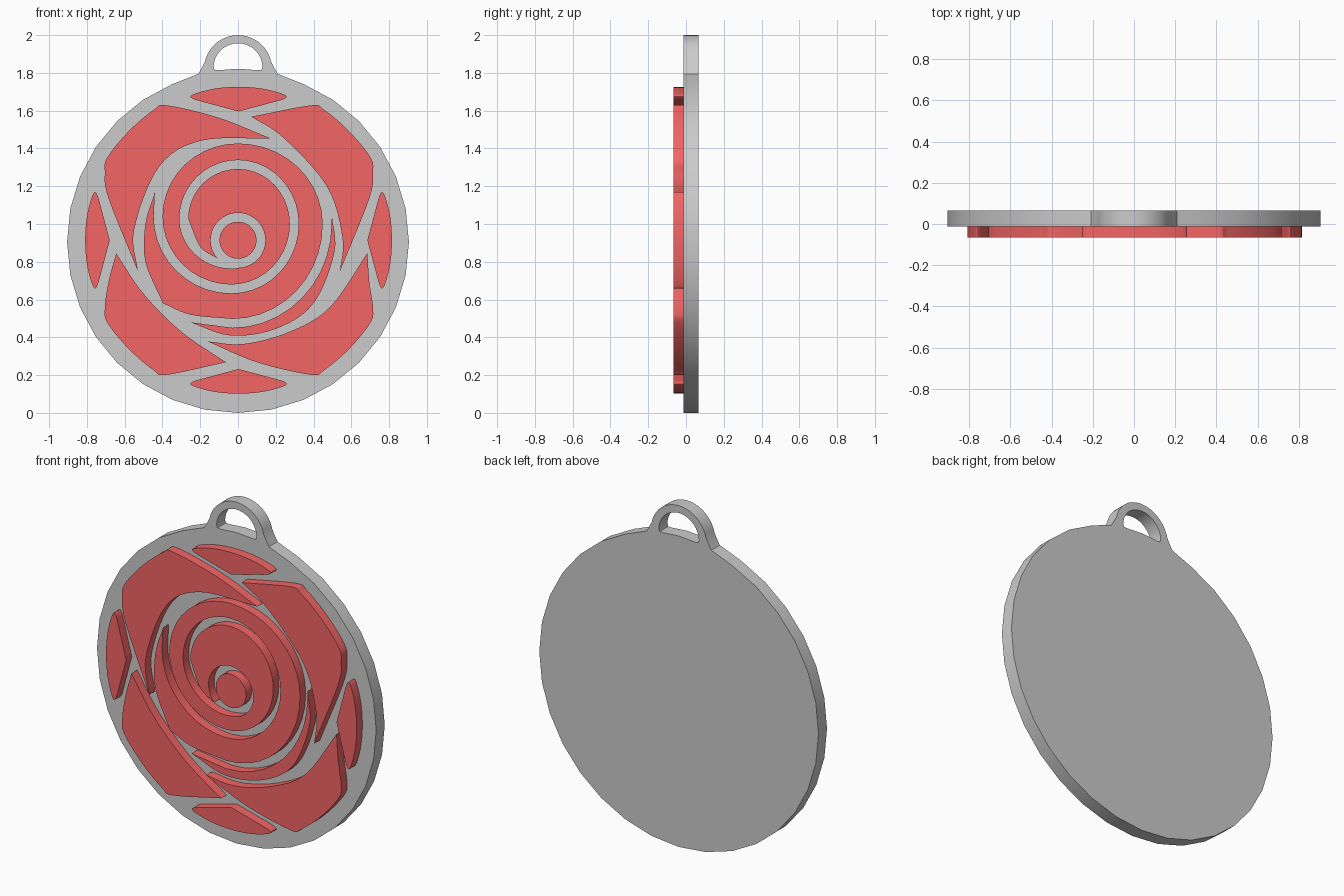
import bpy
from math import sin, cos, radians, pi
from mathutils import Vector, Matrix

if "Cube" in bpy.data.objects:
    bpy.data.objects.remove(bpy.data.objects["Cube"])

FRONT, MID, BACK = -0.066, -0.013, 0.066
CZ = 0.914          # height of the rose centre
HALF = 0.0235       # half the width of the spiral groove
red = bpy.data.materials.new("petal_red")
red.diffuse_color = (0.9, 0.13, 0.13, 1)
red.use_nodes = True
red.node_tree.nodes["Principled BSDF"].inputs["Base Color"].default_value = red.diffuse_color


def smooth(pts, n=6):
    """Catmull-Rom curve through the points, last point left out."""
    p = [Vector(q) for q in pts]
    p = [2 * p[0] - p[1]] + p + [2 * p[-1] - p[-2]]
    out = []
    for a, b, c, d in zip(p, p[1:], p[2:], p[3:]):
        for k in range(n):
            t = k / n
            out.append(0.5 * (2 * b + (c - a) * t + (2 * a - 5 * b + 4 * c - d) * t * t
                              + (3 * b - a - 3 * c + d) * t ** 3))
    return out


def outline(sides):
    """Closed outline from smooth sides; each side starts at a sharp corner."""
    out = []
    for i, s in enumerate(sides):
        out += smooth(s + [sides[(i + 1) % len(sides)][0]])
    return out


def swirl(pts, vertical=True, n=10):
    """Quarter ellipses joining left/right and top/bottom extreme points."""
    out = []
    for a, b in zip(pts, pts[1:]):
        for k in range(n):
            s, c = sin(k / n * pi / 2), cos(k / n * pi / 2)
            if vertical:
                out.append((b[0] + (a[0] - b[0]) * c, a[1] + (b[1] - a[1]) * s))
            else:
                out.append((a[0] + (b[0] - a[0]) * s, b[1] + (a[1] - b[1]) * c))
        vertical = not vertical
    return out + [pts[-1]]


def arc(cz, r, a0, a1, n):
    angles = [radians(a0 + (a1 - a0) * k / n) for k in range(n + 1)]
    return [(r * cos(a), cz + r * sin(a)) for a in angles]


def mirror(pts):
    return [(-x, z) for x, z in reversed(pts)]


def slab(name, loops, y0, y1, mat=None):
    """Filled x-z outline (further loops are holes) extruded from y0 to y1."""
    cu = bpy.data.curves.new(name, 'CURVE')
    cu.dimensions, cu.fill_mode = '2D', 'BOTH'
    cu.extrude = (y1 - y0) / 2
    for pts in loops:
        sp = cu.splines.new('POLY')
        sp.points.add(len(pts) - 1)
        for q, p in zip(sp.points, pts):
            q.co = (p[0], p[1], 0, 1)
        sp.use_cyclic_u = True
    ob = bpy.data.objects.new(name, cu)
    bpy.context.collection.objects.link(ob)
    ob.location.y = (y0 + y1) / 2
    ob.rotation_euler.x = pi / 2
    bpy.ops.object.select_all(action='DESELECT')
    ob.select_set(True)
    bpy.context.view_layer.objects.active = ob
    bpy.ops.object.convert(target='MESH')
    ob = bpy.context.object
    bpy.ops.object.transform_apply(location=True, rotation=True, scale=True)
    bpy.ops.object.shade_smooth_by_angle(angle=radians(30))
    if mat:
        ob.data.materials.clear()
        ob.data.materials.append(mat)


# Backing plate: 32-sided disc with a flared hanging loop
flare = [(0.26, 1.775), (0.21, 1.795), (0.193, 1.825)]
plate = arc(0.905, 0.905, 112.5, 427.5, 28) + flare + arc(1.82, 0.18, 12, 168, 20) + mirror(flare)
lip = [(0.105, 1.814), (0.124, 1.815)]
hole = arc(1.827, 0.13, 2, 178, 18) + mirror(lip) + [(0, 1.822)] + lip
slab("backing_plate", [plate, hole], MID, BACK)

# Rose centre
slab("rose_centre", [arc(CZ, 0.098, 0, 350, 35)], FRONT, MID, red)

# Spiral groove: left, top, right, bottom extremes of its middle line
groove = [(-.287, 1.028), (0, 1.315), (.298, 1.0), (-.035, .656),
          (-.423, 1.04), (0, 1.45), (.472, 1.0), (-.03, .474)]
out_dirs = [Vector(d) * HALF for d in ((-1, 0), (0, 1), (1, 0), (0, -1))] * 2
inside = [Vector(g) - d for g, d in zip(groove, out_dirs)]
outside = [Vector(g) + d for g, d in zip(groove, out_dirs)]

# Long spiral petal between the turns of the groove
tip, horn = (-.44, 1.168), arc(CZ, .145, 222, -80, 30)
outer = smooth([horn[0], (-.2, .88), inside[0]]) + swirl(inside)
outer += outline([[inside[-1], (-.25, .52)], [(-.397, .58), (-.49, .8), (-.49, 1.0)], [tip]])[1:25 + 6]
inner = horn + swirl([(-.03, .763)] + outside[:5], vertical=False)
slab("spiral_petal", [outer + [tip] + inner[:0:-1]], FRONT, MID, red)

# Crescent petal below right of the spiral
ends = [(.497, 1.046), (-.254, .48)]
crescent = [ends[0]] + swirl(outside[6:])
crescent += smooth([ends[1], (-.04, .41), (.2, .445), (.4, .58), (.51, .85), ends[0]])
slab("crescent_petal", [crescent], FRONT, MID, red)


# Four large outer petals share one rounded shoulder, mirrored to each quarter
def shoulder(sx, sz):
    pts = [(.38, .713), (.45, .69), (.58, .58), (.695, .44), (.71, .36), (.69, .22)]
    return [(.005 + sx * x, .915 + sz * z) for x, z in pts]


def big_petal(name, lead, sx, sz, inner_side):
    slab(name, [outline([lead + shoulder(sx, sz), inner_side])], FRONT, MID, red)


big_petal("upper_left_petal", [(.17, 1.454), (-.1, 1.562)], -1, 1,
          [(-.53, .75), (-.55, .97), (-.42, 1.3), (-.2, 1.44)])
big_petal("upper_right_petal", [(.07, 1.568)], 1, 1,
          [(.54, .75), (.553, .93), (.47, 1.2), (.24, 1.457)])
big_petal("lower_left_petal", [(-.064, .268)], -1, -1,
          [(-.645, .845), (-.5, .63), (-.3, .43)])
big_petal("lower_right_petal", [(-.16, .378), (.1, .268)], 1, -1,
          [(.685, .845), (.487, .56), (.275, .43), (.03, .365)])

# Four small edge petals: one half profile mirrored, then turned around the centre
half = [(.15, .722), (.245, .75), (.24, .772), (.13, .802)]
edge = outline([[(0, .682)] + half + [(0, .812)] + mirror(half)])
for k, side in enumerate(("top", "left", "bottom", "right")):
    turn = Matrix.Rotation(k * pi / 2, 2)
    slab(side + "_edge_petal", [[turn @ p + Vector((.003, CZ)) for p in edge]], FRONT, MID, red)
